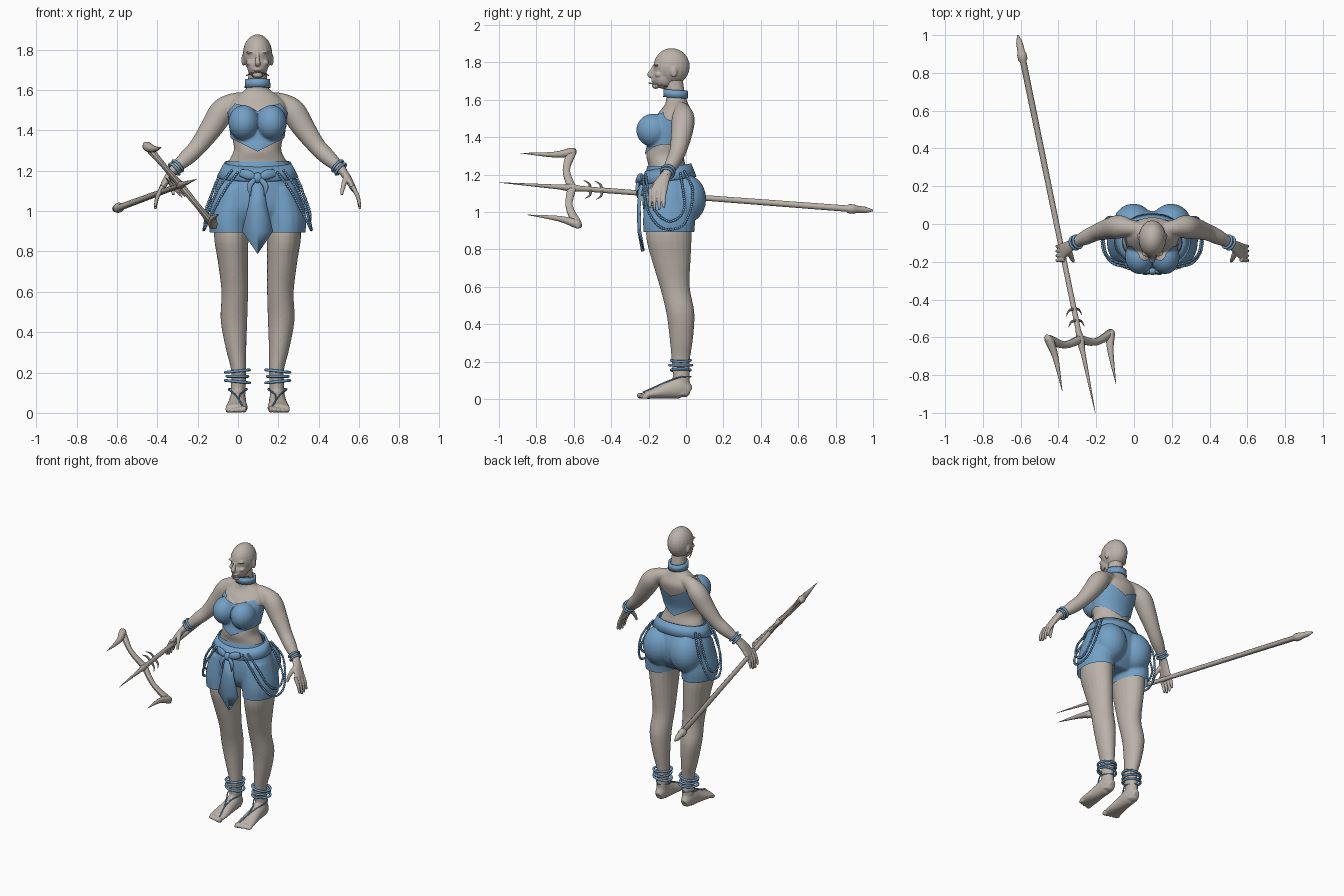
import bpy, bmesh, math
from mathutils import Vector, Matrix

if "Cube" in bpy.data.objects:
    bpy.data.objects.remove(bpy.data.objects["Cube"])

CENTRE = 0.097  # the figure stands beside the middle of the weapon
X, Y, Z = Vector((1, 0, 0)), Vector((0, 1, 0)), Vector((0, 0, 1))
character = []


def material(name, colour):
    mat = bpy.data.materials.new(name)
    mat.use_nodes = True
    mat.diffuse_color = (*colour, 1)
    mat.node_tree.nodes["Principled BSDF"].inputs["Base Color"].default_value = (*colour, 1)
    return mat


stone = material("warm grey", (0.5, 0.45, 0.4))
cloth = material("soft blue", (0.17, 0.35, 0.56))


def smooth_samples(stations, steps):
    """Catmull-Rom samples through stations of position and radii."""
    rows = [Vector(s if len(s) == 5 else (*s, s[-1])) for s in stations]
    out = []
    for i in range(len(rows) - 1):
        a, b, c, d = rows[max(i - 1, 0)], rows[i], rows[i + 1], rows[min(i + 2, len(rows) - 1)]
        for k in range(steps):
            t = k / steps
            out.append(b + (c - a) * t / 2 + (a * 2 - b * 5 + c * 4 - d) * t * t / 2
                       + (b * 3 - a - c * 3 + d) * t ** 3 / 2)
    return out + [rows[-1]]


def sweep(bm, stations, ref=Y, level=False, sides=20, steps=4, grow=0.0):
    """Closed tube through stations (x, y, z, radius a, radius b)."""
    samples = smooth_samples(stations, steps)
    points = [Vector(s[:3]) for s in samples]
    rings = []
    for i, s in enumerate(samples):
        tangent = (points[min(i + 1, len(points) - 1)] - points[max(i - 1, 0)]).normalized()
        a = X if level else tangent.cross(ref).normalized()
        b = Y if level else a.cross(tangent)
        ra, rb = max(s[3], 0.001) + grow, max(s[4], 0.001) + grow
        angles = [math.tau * k / sides for k in range(sides)]
        rings.append([bm.verts.new(points[i] + a * ra * math.cos(t) + b * rb * math.sin(t)) for t in angles])
    for low, high in zip(rings, rings[1:]):
        for k in range(sides):
            n = (k + 1) % sides
            bm.faces.new((low[k], low[n], high[n], high[k]))
    bm.faces.new(rings[0])
    bm.faces.new(rings[-1])


def ellipsoid(bm, centre, radii, grow=0.0):
    size = Vector(radii) + Vector((grow, grow, grow))
    bmesh.ops.create_uvsphere(bm, u_segments=20, v_segments=14, radius=1,
                              matrix=Matrix.Translation(centre) @ Matrix.Diagonal((*size, 1)))


def finish(name, bm, mat, voxel=0, group=True):
    """Make the object; a voxel size fuses its overlapping volumes."""
    bmesh.ops.recalc_face_normals(bm, faces=bm.faces)
    mesh = bpy.data.meshes.new(name)
    bm.to_mesh(mesh)
    bm.free()
    obj = bpy.data.objects.new(name, mesh)
    bpy.context.collection.objects.link(obj)
    if voxel:
        remesh = obj.modifiers.new("Fuse", 'REMESH')
        remesh.mode, remesh.voxel_size = 'VOXEL', voxel
        soften = obj.modifiers.new("Soften", 'SMOOTH')
        soften.iterations = 4
        graph = bpy.context.evaluated_depsgraph_get()
        baked = bpy.data.meshes.new_from_object(obj.evaluated_get(graph))
        obj.modifiers.clear()
        obj.data = baked
    obj.data.materials.clear()
    obj.data.materials.append(mat)
    bpy.ops.object.select_all(action='DESELECT')
    obj.select_set(True)
    bpy.context.view_layer.objects.active = obj
    bpy.ops.object.shade_smooth_by_angle(angle=math.radians(40))
    if group:
        character.append(obj)
    return obj


def trim(obj, planes):
    """Cut away everything on the normal side of each plane."""
    bm = bmesh.new()
    bm.from_mesh(obj.data)
    for point, normal in planes:
        bmesh.ops.bisect_plane(bm, geom=bm.verts[:] + bm.edges[:] + bm.faces[:], plane_co=point,
                               plane_no=Vector(normal).normalized(), clear_outer=True)
    bm.to_mesh(obj.data)
    bm.free()


def flip(stations, side):
    return [(s[0] * side, *s[1:]) for s in stations]


def ring(name, centre, normal, radius, thick, stretch=1.0):
    bpy.ops.mesh.primitive_torus_add(location=centre, rotation=Vector(normal).to_track_quat('Z', 'Y').to_euler(),
                                     major_radius=radius, minor_radius=thick, major_segments=32, minor_segments=8)
    obj = bpy.context.object
    obj.name, obj.scale.y = name, stretch
    obj.data.materials.append(cloth)
    bpy.ops.object.shade_smooth()
    character.append(obj)


def band(name, y, low, high, dip=0.0, count=48):
    """Cloth strip round the body; low and high are (z, rx, ry), dipping at the front."""
    bm = bmesh.new()
    rows = []
    for z, rx, ry in (low, high):
        angles = [math.tau * k / count for k in range(count)]
        rows.append([bm.verts.new((rx * math.cos(t), y + ry * math.sin(t), z + dip * math.sin(t))) for t in angles])
    for k in range(count):
        n = (k + 1) % count
        bm.faces.new((rows[0][k], rows[0][n], rows[1][n], rows[1][k]))
    obj = finish(name, bm, cloth)
    shell = obj.modifiers.new("Thickness", 'SOLIDIFY')
    shell.thickness, shell.offset = 0.012, 1


# Torso with bust, shared by the body and the top
def torso(bm, grow=0.0):
    rings = [(1.0, -.08, .17, .11), (1.15, -.09, .165, .11), (1.24, -.10, .145, .10), (1.30, -.112, .118, .10),
             (1.36, -.105, .125, .095), (1.45, -.085, .135, .105), (1.52, -.06, .14, .095),
             (1.57, -.05, .105, .066), (1.605, -.052, .058, .054), (1.66, -.06, .047, .05), (1.73, -.07, .045, .05)]
    sweep(bm, [(0, y, z, rx, ry) for z, y, rx, ry in rings], level=True, sides=32, grow=grow)
    for side in (-1, 1):
        ellipsoid(bm, (side * .068, -.175, 1.437), (.068, .082, .08), grow)


# Body: torso, arms, legs and feet fused together
body = bmesh.new()
torso(body)
arm = [(.05, -.03, 1.555, .035), (.12, -.02, 1.54, .045), (.175, -.015, 1.495, .062), (.23, -.025, 1.41, .056),
       (.295, -.045, 1.32, .044), (.35, -.07, 1.265, .04), (.41, -.1, 1.21, .026), (.425, -.108, 1.19, .025)]
leg = [(.12, -.085, 1.05, .09, .11), (.13, -.092, .88, .086, .122), (.122, -.08, .75, .075, .105),
       (.113, -.06, .6, .066, .08), (.117, -.03, .46, .066, .075), (.107, -.025, .32, .051, .062),
       (.094, -.028, .21, .037, .049), (.096, -.025, .12, .037, .045), (.098, -.022, .02, .034, .042)]
foot = [(.098, .02, .036, .025, .03), (.098, -.03, .06, .04, .058), (.1, -.1, .046, .045, .045),
        (.103, -.17, .03, .054, .029), (.105, -.22, .021, .056, .02)]
for side in (-1, 1):
    sweep(body, flip(arm, side))
    sweep(body, flip(leg, side), level=True)
    sweep(body, flip(foot, side), ref=Z)
    for toe in range(5):
        size = .018 - toe * .002
        ellipsoid(body, (side * (.064 + toe * .021), -.243 + toe * .006, size), (.011, .022, size))
finish("body", body, stone, voxel=.0065)

# Head with simple face relief
head = bmesh.new()
ellipsoid(head, (0, -.077, 1.778), (.073, .097, .098))
ellipsoid(head, (0, -.118, 1.722), (.053, .062, .064))
sweep(head, [(0, -.168, 1.785, .008), (0, -.184, 1.755, .01), (0, -.193, 1.735, .015), (0, -.178, 1.725, .012)])
ellipsoid(head, (0, -.172, 1.703), (.024, .014, .011))
ellipsoid(head, (0, -.162, 1.675), (.026, .02, .017))
for side in (-1, 1):
    ellipsoid(head, (side * .07, -.065, 1.75), (.01, .018, .03))
    ellipsoid(head, (side * .032, -.157, 1.786), (.026, .015, .007))
    ellipsoid(head, (side * .036, -.145, 1.735), (.02, .022, .016))
finish("head", head, stone, voxel=.0045)
strap = bmesh.new()
sweep(strap, [(-.055, -.1, 1.672, .003), (0, -.198, 1.69, .004), (.055, -.1, 1.672, .003)], ref=Z, sides=8)
finish("chin_strap", strap, stone)

# Hands
palm = [(.415, -.103, 1.205, .022, .025), (.445, -.125, 1.165, .019, .036), (.478, -.148, 1.105, .014, .046)]
thumb = [(.44, -.145, 1.17, .015), (.425, -.183, 1.125, .012), (.417, -.2, 1.08, .007)]
for side, label in ((-1, "right"), (1, "left")):
    hand = bmesh.new()
    sweep(hand, flip(palm, side))
    sweep(hand, flip(thumb, side), sides=12)
    for i in range(4):
        y, drop = -.114 - i * .025, .012 * abs(i - 1.6)
        finger = [(.47, y, 1.125, .012), (.497, y - .004, 1.07, .0105), (.507, y - .004, 1.005 + drop, .007)]
        sweep(hand, flip(finger, side), sides=12)
    finish(label + "_hand", hand, stone, voxel=.004)

# Strapless top: half is trimmed to the neckline and hem, then mirrored
top = bmesh.new()
torso(top, .009)
top = finish("top", top, cloth, voxel=.007)
trim(top, [((0, 0, 0), (-1, 0, 0)), ((0, 0, 1.295), (.5, 0, -1)),
           ((0, -.2, 1.5), (-.48, .25, 1)), ((.1, 0, 1.548), (1.2, 0, 1))])
top.modifiers.new("Mirror", 'MIRROR')

# Shorts
shorts = bmesh.new()
hips = [(1.27, -.1, .145, .1), (1.2, -.09, .175, .128), (1.1, -.082, .213, .152), (1.0, -.085, .225, .14),
        (.93, -.09, .16, .09)]
sweep(shorts, [(0, y, z, rx, ry) for z, y, rx, ry in hips], level=True, sides=32)
trouser = [(.11, -.085, 1.12, .095, .13), (.137, -.09, .97, .104, .14), (.135, -.092, .85, .096, .133)]
for side in (-1, 1):
    sweep(shorts, flip(trouser, side), level=True)
    ellipsoid(shorts, (side * .1, .0, 1.07), (.108, .108, .13))
shorts = finish("shorts", shorts, cloth, voxel=.008)
trim(shorts, [((0, 0, .893), (0, 0, -1)), ((0, 0, 1.245), (0, 0, 1))])

# Collar, sash, knot and hanging front cloth
band("collar", -.055, (1.61, .052, .055), (1.652, .05, .052), dip=-.004)
band("sash", -.095, (1.165, .192, .14), (1.235, .155, .112), dip=.02)
knot = bmesh.new()
ellipsoid(knot, (0, -.25, 1.165), (.024, .02, .026))
for side in (-1, 1):
    sweep(knot, flip([(.01, -.25, 1.165, .01), (.045, -.25, 1.18, .024, .014), (.085, -.235, 1.19, .018, .008)], side))
    sweep(knot, flip([(.01, -.255, 1.16, .01), (.04, -.262, 1.125, .014, .008), (.035, -.26, 1.075, .002)], side))
finish("sash_knot", knot, cloth)
flap = bmesh.new()
rows = [[flap.verts.new((s * half, y + abs(s) * .012, z)) for s in (-1, 0, 1)]
        for z, half, y in ((1.15, .028, -.25), (1.03, .045, -.262), (.9, .077, -.26), (.79, .002, -.24))]
for upper, lower in zip(rows, rows[1:]):
    for k in range(2):
        flap.faces.new((upper[k], upper[k + 1], lower[k + 1], lower[k]))
flap = finish("front_cloth", flap, cloth)
flap.modifiers.new("Thickness", 'SOLIDIFY').thickness = .008

# Bead strings looping round each hip
outer = [(.1, -.228, 1.19), (.165, -.222, 1.1), (.22, -.2, 1.0), (.262, -.13, .915), (.264, -.03, .92),
         (.248, .02, 1.0), (.215, .035, 1.12), (.16, -.01, 1.22)]
inner = [(.13, -.215, 1.2), (.195, -.2, 1.11), (.243, -.16, 1.0), (.258, -.08, .95), (.252, -.01, 1.02), (.175, -.03, 1.21)]
for side, label in ((-1, "right"), (1, "left")):
    beads = bmesh.new()
    for loop in (outer, inner):
        last = None
        for s in smooth_samples([(*p, 0) for p in flip(loop, side)], 60):
            spot = Vector(s[:3])
            if last is None or (spot - last).length > .011:
                bmesh.ops.create_icosphere(beads, subdivisions=2, radius=.0075, matrix=Matrix.Translation(spot))
                last = spot
    finish(label + "_hip_beads", beads, cloth)

# Bracelets, anklets and foot cords
for side, label in ((-1, "right"), (1, "left")):
    for k in range(2):
        ring(label + "_bracelet", (side * (.396 + k * .016), -.094 - k * .007, 1.224 - k * .016),
             (side * .7, -.3, -.65), .034, .007)
    for k in range(3):
        ring(label + "_anklet", (side * .1, -.028, .155 + k * .026), (side * .1 * (k - 1), 0, 1), .052, .007, 1.15)
    cords = bmesh.new()
    for bend in (-1, 1):
        cord = [(.098, .026, .12, .004), (.098 + bend * .046, -.03, .118, .004), (.1 + bend * .015, -.1, .094, .004),
                (.09, -.17, .063, .004), (.075, -.23, .036, .004)]
        sweep(cords, flip(cord, side), ref=Z, sides=8)
    finish(label + "_foot_cords", cords, cloth)

for obj in character:
    obj.location.x += CENTRE

# Trident: shaft with pommel and long middle spike
butt, tip = Vector((-.615, 1, 1.008)), Vector((-.205, -1, 1.158))
weapon = bmesh.new()
shaft = [(0, .004), (.02, .017), (.045, .02), (.05, .025), (.065, .025), (.07, .017), (.6, .014), (.78, .014),
         (.805, .022), (.84, .013), (1, .001)]
sweep(weapon, [(*butt.lerp(tip, t), r) for t, r in shaft], ref=Z, sides=12, steps=1)

# Side prongs and barbs
hub = butt.lerp(tip, .805)
high, low = Vector((-.45, -.61, 1.32)), Vector((-.125, -.58, .935))
across = (high - low).normalized()
for corner, point, way in ((high, Vector((-.38, -.885, 1.315)), 1), (low, Vector((-.095, -.848, .985)), -1)):
    middle = corner.lerp(hub, .5) - Y * .03
    sweep(weapon, [(*hub, .018, .024), (*middle, .014, .02), (*corner, .018, .024),
                   (*(corner + across * way * .02 + Y * .012), .004)], sides=10)
    bow = corner.lerp(point, .35) - across * way * .015
    sweep(weapon, [(*(corner + Y * .02), .012), (*corner, .024), (*bow, .016), (*point, .001)], ref=Z, sides=10)
    for t in (.725, .755):
        base = butt.lerp(tip, t)
        sweep(weapon, [(*base, .009), (*(base + across * way * .04 - Y * .006), .006),
                       (*(base + across * way * .065 - Y * .035), .001)], ref=X, sides=8)
finish("trident", weapon, stone, group=False)
